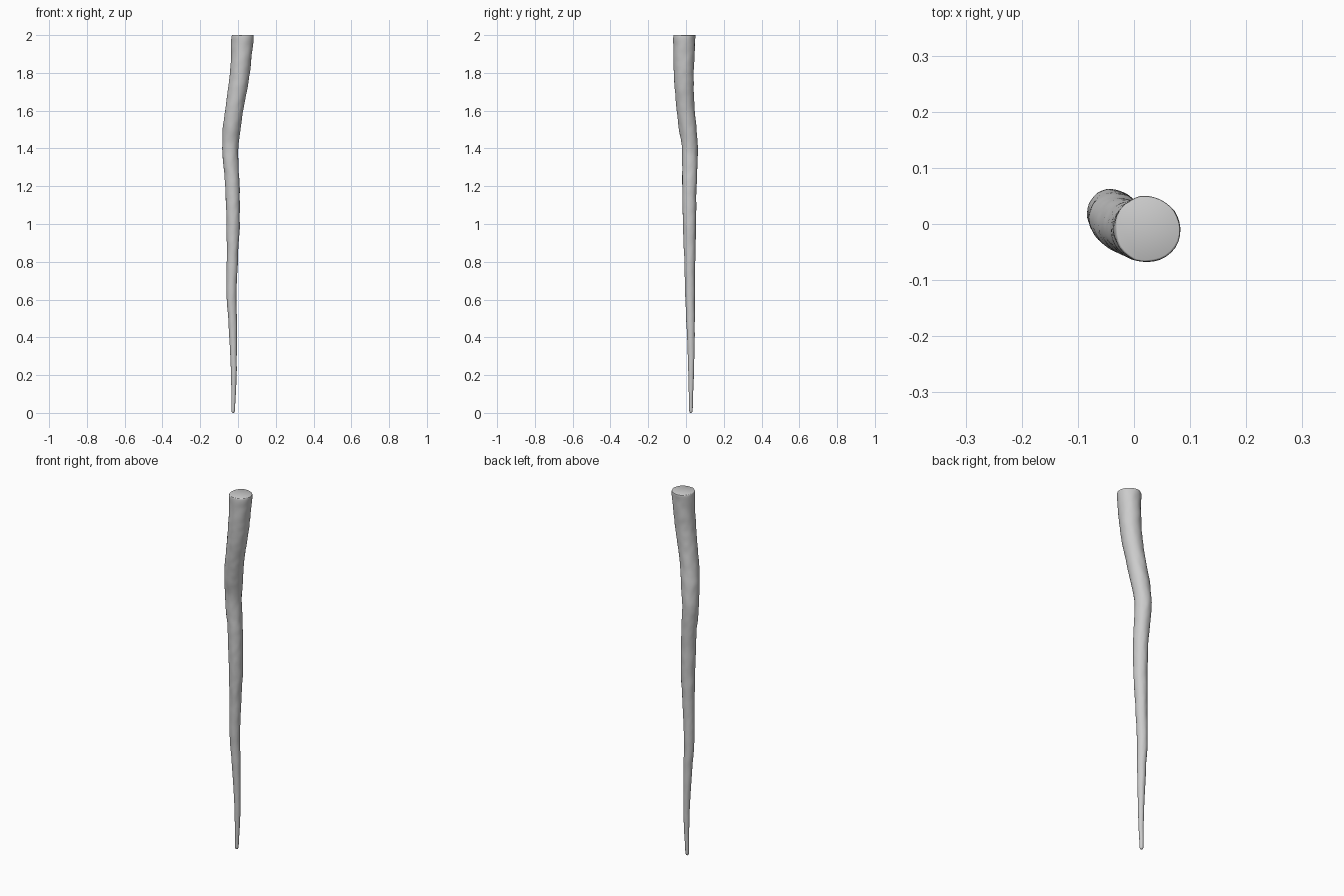
import bpy, bmesh, math
from mathutils import Vector, noise

if "Cube" in bpy.data.objects:
    bpy.data.objects.remove(bpy.data.objects["Cube"])

# Centre line and radius: (z, x, y, radius)
PATH = [
    (0.00, -0.026, 0.026, 0.009), (0.20, -0.022, 0.027, 0.0145),
    (0.40, -0.026, 0.026, 0.020), (0.50, -0.029, 0.024, 0.023),
    (0.60, -0.034, 0.022, 0.0255), (0.80, -0.030, 0.020, 0.029),
    (1.00, -0.026, 0.018, 0.035), (1.20, -0.029, 0.018, 0.038),
    (1.30, -0.037, 0.020, 0.040), (1.40, -0.041, 0.020, 0.042),
    (1.50, -0.034, 0.010, 0.046), (1.60, -0.020, -0.002, 0.048),
    (1.80, 0.010, -0.012, 0.053), (2.00, 0.024, -0.008, 0.059),
]
SIDES, STEPS = 32, 160


def slope(i, k):
    a, b = PATH[max(i - 1, 0)], PATH[min(i + 1, len(PATH) - 1)]
    return (b[k] - a[k]) / (b[0] - a[0])


def sample(z):
    # Smooth interpolation of the centre line and radius
    i = max(j for j in range(len(PATH) - 1) if PATH[j][0] <= z)
    a, b = PATH[i], PATH[i + 1]
    h = b[0] - a[0]
    t = (z - a[0]) / h
    return [(2*t**3 - 3*t**2 + 1) * a[k] + (t**3 - 2*t**2 + t) * h * slope(i, k)
            + (3*t**2 - 2*t**3) * b[k] + (t**3 - t**2) * h * slope(i + 1, k)
            for k in (1, 2, 3)]


bm = bmesh.new()


def add_ring(z, scale=1.0):
    x, y, r = sample(z)
    ring = []
    for s in range(SIDES):
        a = 2 * math.pi * s / SIDES
        c, d = math.cos(a), math.sin(a)
        # Gentle lumps wrapped round the stem
        lump = noise.noise(Vector((c * 0.8, d * 0.8, z * 13)))
        fine = noise.noise(Vector((c * 2.5 + 9, d * 2.5, z * 28)))
        rr = r * scale * (1 + 0.06 * lump + 0.03 * fine)
        ring.append(bm.verts.new((x + rr * c, y + rr * d, z)))
    return ring


# Rounded tip, tapering body, softened top rim
levels = [(0.0, 0.4), (0.003, 0.75), (0.008, 0.95)]
levels += [(0.015 + 1.975 * i / STEPS, 1.0) for i in range(STEPS + 1)]
levels += [(1.996, 0.99), (1.999, 0.97), (2.0, 0.94)]
rings = [add_ring(*lv) for lv in levels]
for lo, hi in zip(rings, rings[1:]):
    for s in range(SIDES):
        n = (s + 1) % SIDES
        bm.faces.new((lo[s], lo[n], hi[n], hi[s]))
bm.faces.new(rings[-1])
bm.faces.new(rings[0][::-1])

mesh = bpy.data.meshes.new("tapered_root")
bm.to_mesh(mesh)
bm.free()
root = bpy.data.objects.new("tapered_root", mesh)
bpy.context.collection.objects.link(root)
bpy.context.view_layer.objects.active = root
root.select_set(True)
bpy.ops.object.shade_smooth_by_angle(angle=math.radians(40))
